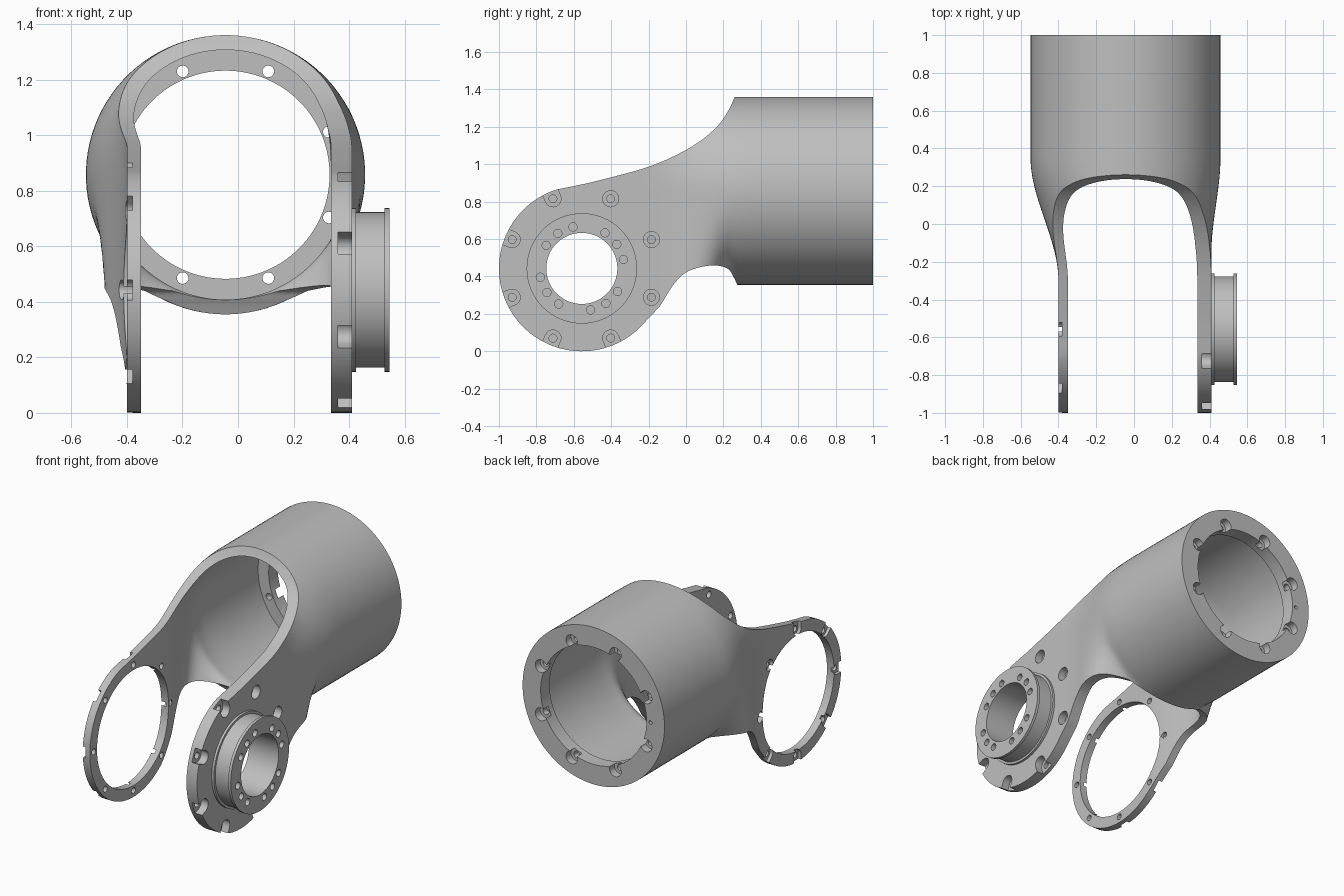
import bpy, bmesh, math
from mathutils import Vector, Matrix

old = bpy.data.objects.get("Cube")
if old:
    bpy.data.objects.remove(old)

CX, CZ, R, RI = -0.045, 0.858, 0.503, 0.45    # tube axis and radii
JY, JZ, JR = -0.557, 0.443, 0.443             # joint disk centre and radius
BOLT_R = 0.403

grey = bpy.data.materials.new("plain grey")
grey.use_nodes = True
grey.diffuse_color = (0.52, 0.52, 0.52, 1)
grey.node_tree.nodes["Principled BSDF"].inputs["Base Color"].default_value = (0.52, 0.52, 0.52, 1)


def make(name, bm):
    bmesh.ops.recalc_face_normals(bm, faces=bm.faces)
    me = bpy.data.meshes.new(name)
    bm.to_mesh(me)
    bm.free()
    me.materials.append(grey)
    ob = bpy.data.objects.new(name, me)
    bpy.context.collection.objects.link(ob)
    return ob


def loft(name, rings, closed=False):
    bm = bmesh.new()
    loops = [[bm.verts.new(p) for p in ring] for ring in rings]
    pairs = list(zip(loops, loops[1:]))
    if closed:
        pairs.append((loops[-1], loops[0]))
    for a, b in pairs:
        for i in range(len(a)):
            j = (i + 1) % len(a)
            bm.faces.new((a[i], a[j], b[j], b[i]))
    if not closed:
        bm.faces.new(loops[0])
        bm.faces.new(loops[-1])
    return make(name, bm)


def cylinders(name, specs, segments=20):
    """Each spec is (start, end, radius)."""
    bm = bmesh.new()
    for start, end, radius in specs:
        a, b = Vector(start), Vector(end)
        turn = (b - a).to_track_quat('Z', 'Y').to_matrix().to_4x4()
        bmesh.ops.create_cone(bm, cap_ends=True, segments=segments, radius1=radius, radius2=radius,
                              depth=(b - a).length, matrix=Matrix.Translation((a + b) / 2) @ turn)
    return make(name, bm)


def boolean(ob, cutter, operation='DIFFERENCE'):
    cutter.hide_render = True
    mod = ob.modifiers.new("cut", 'BOOLEAN')
    mod.operation, mod.object, mod.solver = operation, cutter, 'EXACT'
    bpy.context.view_layer.update()
    me = bpy.data.meshes.new_from_object(ob.evaluated_get(bpy.context.evaluated_depsgraph_get()))
    ob.modifiers.clear()
    ob.data = me
    bpy.data.objects.remove(cutter)


def smooth(ob):
    bpy.ops.object.select_all(action='DESELECT')
    ob.select_set(True)
    bpy.context.view_layer.objects.active = ob
    bpy.ops.object.shade_smooth_by_angle(angle=math.radians(30))


def ease(y, a, b):
    u = min(1, max(0, (y - a) / (b - a)))
    return u * u * (3 - 2 * u)


def section(y, radius, left_plate, right_plate, n=48):
    """Cross-section that turns from a flat-sided box into a circle along y."""
    s_neg, s_pos = ease(y, -0.3, 0.35), ease(y, -0.15, 0.35)
    half = {1: left_plate + (radius - left_plate) * s_pos,
            -1: right_plate + (radius - right_plate) * s_neg}
    flat_top, flat_low = 1 - ease(y, -0.3, 0.1), 1 - ease(y, 0, 0.25)
    ring = []
    for side in (1, -1):
        for i in range(n):
            t = side * -math.pi / 2 + side * (i + 0.5) * math.pi / n
            if side < 0:
                t = math.pi / 2 - (i + 0.5) * math.pi / n
            flat = flat_top if t > 0 else flat_low
            x = half[side] * (math.cos(t) * (1 - flat) + flat)
            drop = 1 + flat if t < 0 else 1
            ring.append((CX + side * x, y, CZ + radius * drop * math.sin(t)))
    return ring


def catmull(points, steps=8):
    out = []
    p = [Vector(q) for q in points]
    p = [2 * p[0] - p[1]] + p + [2 * p[-1] - p[-2]]
    for a, b, c, d in zip(p, p[1:], p[2:], p[3:]):
        for k in range(steps):
            t = k / steps
            out.append(0.5 * (2 * b + (c - a) * t + (2 * a - 5 * b + 4 * c - d) * t * t
                              + (3 * b - a - 3 * c + d) * t ** 3))
    return out + [p[-2]]


def joint(angle, radius):
    return JY + radius * math.cos(angle), JZ + radius * math.sin(angle)


def slot(angle, width, x0, x1):
    """Prism with a round inner end that runs out past the disk edge."""
    pts = [(0.12, -width), (0.12, width)]
    pts += [(width * math.cos(a), width * math.sin(a))
            for a in (math.pi / 2 + i * math.pi / 10 for i in range(11))]
    c, s = math.cos(angle), math.sin(angle)
    oy, oz = joint(angle, BOLT_R)
    return loft("slot_cutter", [[(x, oy + u * c - v * s, oz + u * s + v * c) for u, v in pts]
                                for x in (x0, x1)])


# Hollow shell: outer skin, back flange bore, then inner skin
mid = [-0.35 + 0.025 * i for i in range(31)]
outer = [section(y, R, 0.455, 0.355) for y in [-1.05] + mid + [1.0]]
flange = [section(y, 0.375, 0.38, 0.305) for y in (1.0, 0.91)]
inner = [section(y, RI, 0.38, 0.305) for y in [0.91] + mid[::-1] + [-1.05]]
body = loft("forked_tube_body", outer + flange + inner, closed=True)

# Side outline that shapes the fork
arc = [joint(math.radians(-46 - i * 206 / 60), JR) for i in range(61)]
top_edge = catmull([(-0.6, 0.883), (-0.46, 0.915), (-0.19, 0.99), (0.02, 1.088),
                    (0.155, 1.19), (0.225, 1.285), (0.265, 1.37)])
low_edge = catmull([(0.28, 0.345), (0.25, 0.405), (0.22, 0.443), (0.14, 0.459), (0.02, 0.432),
                    (-0.06, 0.365), (-0.14, 0.24)])
outline = arc + [tuple(p) for p in top_edge] + [(0.3, 1.5), (1.1, 1.5), (1.1, 0.2), (0.3, 0.2)]
outline += [tuple(p) for p in low_edge]
boolean(body, loft("outline_cutter", [[(x, y, z) for y, z in outline] for x in (-1, 1)]), 'INTERSECT')

# Joint openings in the two arms
boolean(body, cylinders("arm_bore_cutter", [((0.2, JY, JZ), (0.6, JY, JZ), 0.19),
                                            ((-0.6, JY, JZ), (-0.2, JY, JZ), 0.37)], 64))

# Bolt holes and round recesses around the flange and both arms
bolts, recesses, slots = [], [], []
for k in range(8):
    a = math.radians(22.5 + 45 * k)
    x, z = CX + BOLT_R * math.cos(a), CZ + BOLT_R * math.sin(a)
    bolts.append(((x, 0.85, z), (x, 1.1, z), 0.021))
    recesses.append(((x, 0.95, z), (x, 1.1, z), 0.041))
    y, z = joint(a, BOLT_R)
    bolts.append(((0.3, y, z), (0.5, y, z), 0.021))
    if k in (0, 1, 7):
        recesses.append(((0.36, y, z), (0.5, y, z), 0.043))
    else:
        slots.append((a, 0.043, 0.36, 0.5))
    a = math.radians(45 * k)
    y, z = joint(a, BOLT_R)
    bolts.append(((-0.55, y, z), (-0.3, y, z), 0.019))
    if k < 2:
        recesses.append(((-0.55, y, z), (-0.38, y, z), 0.036))
    else:
        slots.append((a, 0.036, -0.55, -0.38))
bolts.append(((CX - BOLT_R, 0.95, CZ), (CX - BOLT_R, 1.1, CZ), 0.012))
boolean(body, cylinders("bolt_cutter", bolts))
boolean(body, cylinders("recess_cutter", recesses))

# Open slots around the free edges of the arms
for spec in slots:
    boolean(body, slot(*spec))
smooth(body)

# Grooved bearing boss on the left arm
profile = [(0.405, 0.19), (0.405, 0.295), (0.425, 0.295), (0.425, 0.28), (0.527, 0.28),
           (0.527, 0.295), (0.545, 0.295), (0.545, 0.19)]
boss = loft("bearing_boss", [[(x, *joint(i * math.tau / 64, r)) for i in range(64)]
                             for x, r in profile], closed=True)
screws = []
for quarter in range(4):
    for k in range(3):
        y, z = joint(math.radians(102 + 90 * quarter + 22.5 * k), 0.227)
        screws.append(((0.49, y, z), (0.6, y, z), 0.022))
boolean(boss, cylinders("screw_cutter", screws))
smooth(boss)
